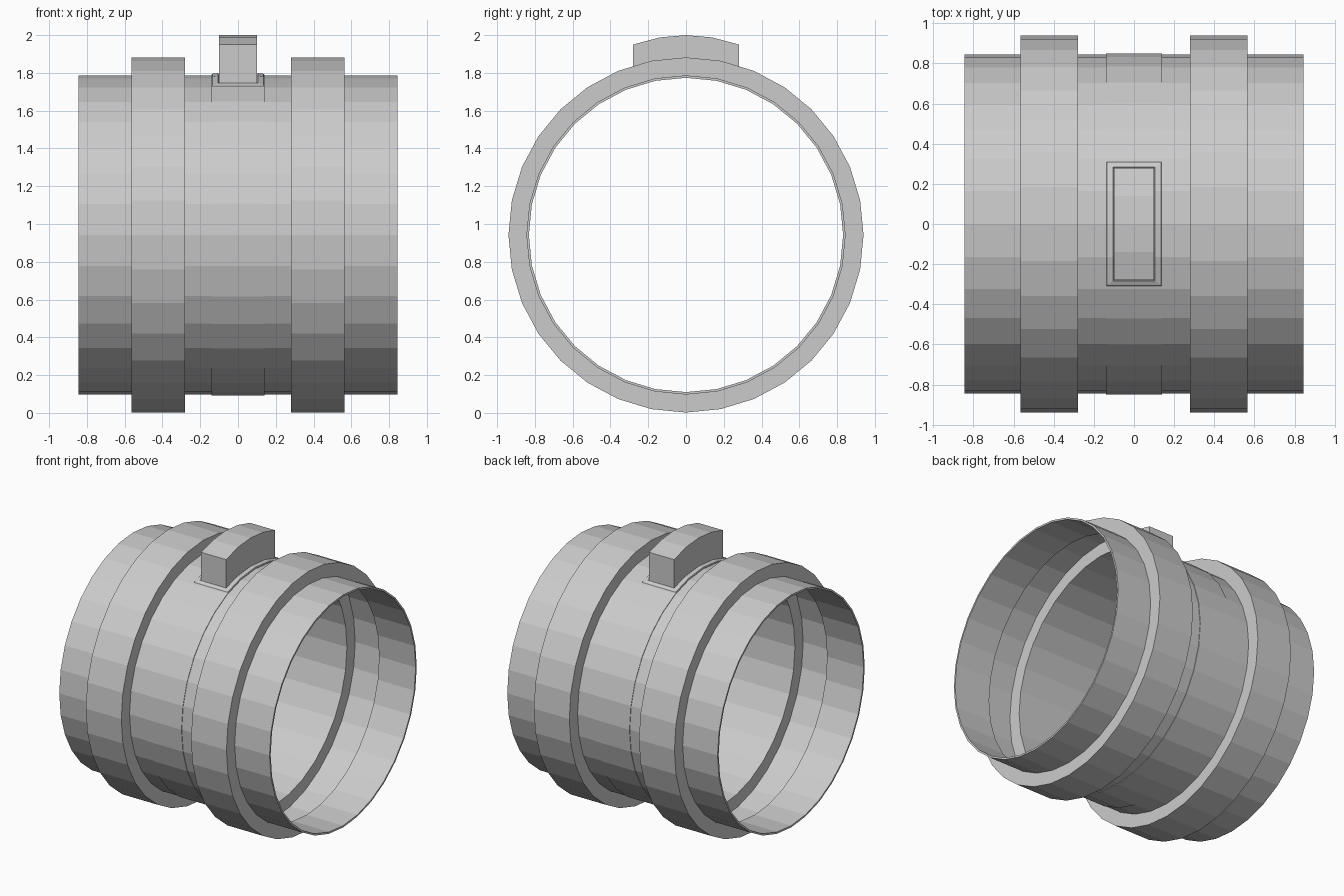
import bpy, bmesh
from math import sin, cos, tan, pi, radians

cube = bpy.data.objects.get("Cube")
if cube:
    bpy.data.objects.remove(cube, do_unlink=True)

SIDES = 32
STEP = 2 * pi / SIDES
AXIS_Z = 0.942       # height of the pipe axis
WALL = 0.013         # shell thickness

grey = bpy.data.materials.new("plain grey")
grey.use_nodes = True
grey.diffuse_color = (0.6, 0.6, 0.6, 1)
bsdf = next(n for n in grey.node_tree.nodes if n.type == 'BSDF_PRINCIPLED')
bsdf.inputs["Base Color"].default_value = (0.6, 0.6, 0.6, 1)


def finish(name, bm):
    bmesh.ops.recalc_face_normals(bm, faces=bm.faces)
    mesh = bpy.data.meshes.new(name)
    bm.to_mesh(mesh)
    bm.free()
    mesh.materials.append(grey)
    obj = bpy.data.objects.new(name, mesh)
    bpy.context.scene.collection.objects.link(obj)
    return obj


def lathe(name, profile):
    """Closed (x, radius) profile turned about the pipe axis."""
    bm = bmesh.new()
    loops = [[bm.verts.new((x, r * sin(i * STEP), AXIS_Z + r * cos(i * STEP)))
              for x, r in profile] for i in range(SIDES)]
    n = len(profile)
    for i in range(SIDES):
        a, b = loops[i], loops[(i + 1) % SIDES]
        for j in range(n):
            k = (j + 1) % n
            bm.faces.new((a[j], a[k], b[k], b[j]))
    return finish(name, bm)


def surface_z(y, r):
    """Height of the faceted cylinder of radius r above y."""
    i = int(abs(y) / (r * sin(STEP)) + 1e-6)
    y0, z0 = r * sin(i * STEP), r * cos(i * STEP)
    return AXIS_Z + z0 - (abs(y) - y0) * tan((i + 0.5) * STEP)


# Pipe shell: the raised rings are hollow grooves on the inside
R, RING = 0.845, 0.94
half_outer = [(0.28, R), (0.28, RING), (0.565, RING), (0.565, R), (0.845, R)]
half_inner = [(0.845, R - WALL), (0.565 - WALL, R - WALL), (0.565 - WALL, RING - WALL),
              (0.28 + WALL, RING - WALL), (0.28 + WALL, R - WALL)]
half = half_outer + half_inner
lathe("pipe_shell", half + [(-x, r) for x, r in reversed(half)])

# Slim band around the middle
lathe("middle_band", [(-0.14, 0.84), (-0.14, 0.849), (0.14, 0.849), (0.14, 0.84)])

# Arched block standing on top of the band
ys = [-0.28, -0.14, 0, 0.14, 0.28]
top = [(y, 2.0 - 0.05 * (y / 0.28) ** 2) for y in ys]
base = [(y, surface_z(y, 0.838)) for y in (0.28, 0.163, 0, -0.163, -0.28)]
bm = bmesh.new()
face = bm.faces.new([bm.verts.new((-0.1, y, z)) for y, z in top + base])
side = bmesh.ops.extrude_face_region(bm, geom=[face])
for v in side["geom"]:
    if isinstance(v, bmesh.types.BMVert):
        v.co.x = 0.1
finish("top_block", bm)

# Sloping skirt around the foot of the block, mitred at the corners
bm = bmesh.new()
rings = []
for hx, hy, r in ((0.14, 0.31, 0.846), (0.135, 0.305, 0.853), (0.105, 0.285, 0.857), (0.1, 0.28, 0.846)):
    path = [-hy, -0.165, 0, 0.165, hy]
    rings.append([bm.verts.new((hx, y, surface_z(y, r))) for y in path] +
                 [bm.verts.new((-hx, y, surface_z(y, r))) for y in reversed(path)])
for a, b in zip(rings, rings[1:]):
    for i in range(len(a)):
        j = (i + 1) % len(a)
        bm.faces.new((a[i], a[j], b[j], b[i]))
finish("block_skirt", bm)
